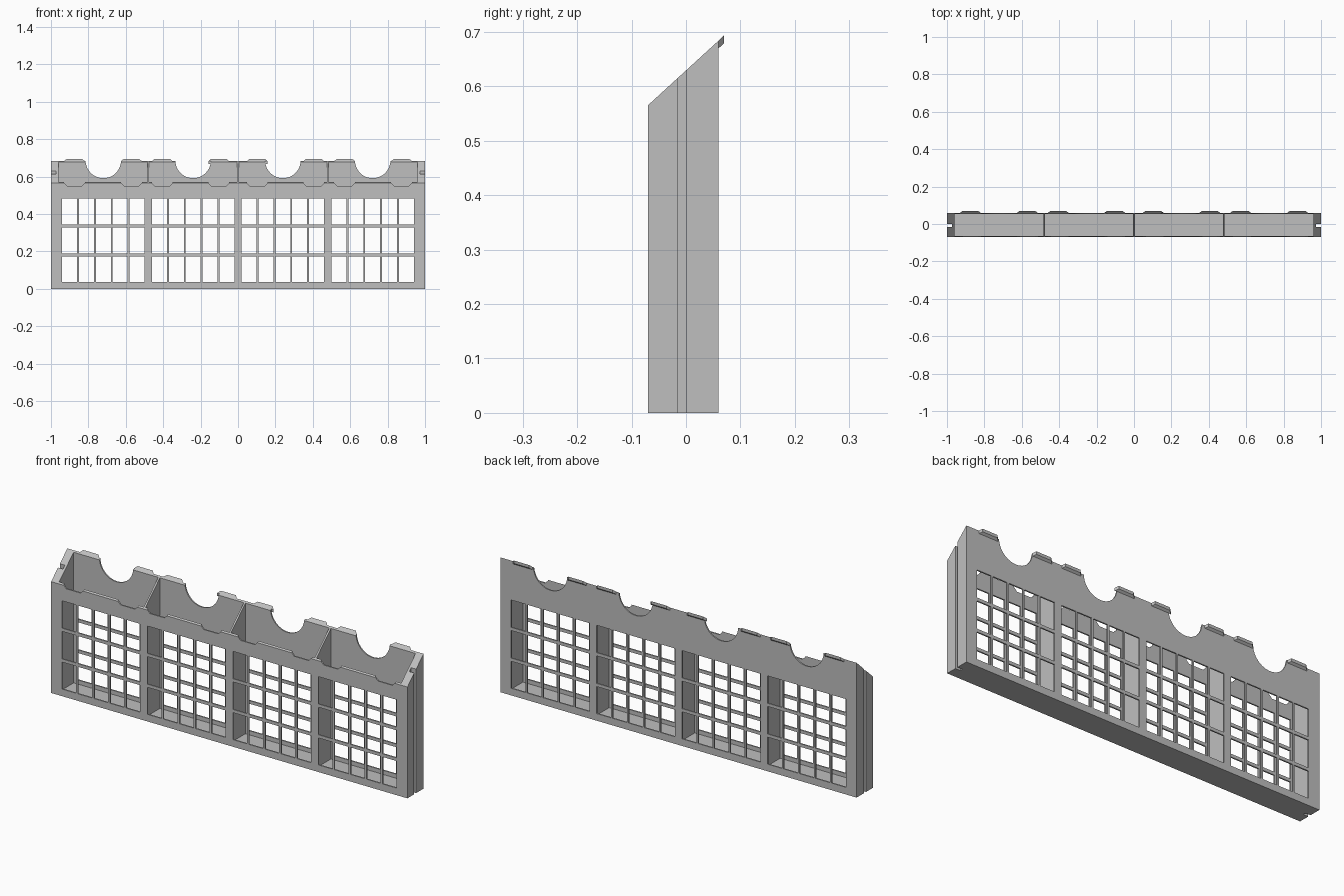
import bpy, bmesh, math
from mathutils import Vector

if "Cube" in bpy.data.objects:
    bpy.data.objects.remove(bpy.data.objects["Cube"])

grey = bpy.data.materials.new("plain grey")
grey.diffuse_color = (0.52, 0.52, 0.52, 1)
grey.use_nodes = True
grey.node_tree.nodes["Principled BSDF"].inputs["Base Color"].default_value = grey.diffuse_color

FRONT, BACK = -0.07, 0.06       # outer faces of the rack
Z_FRONT, Z_BACK = 0.565, 0.684  # heights of the sloped rim
WALL, FLOOR, DIVIDER = 0.007, 0.015, 0.009
TAB_X = [s * x for x in (0.103, 0.405, 0.57, 0.875) for s in (-1, 1)]
BAY_X = (-0.72, -0.24, 0.24, 0.72)


def prism(bm, start, end):
    """Solid between two matching outlines."""
    a = [bm.verts.new(p) for p in start]
    b = [bm.verts.new(p) for p in end]
    bm.faces.new(a)
    bm.faces.new(b[::-1])
    n = len(a)
    for i in range(n):
        j = (i + 1) % n
        bm.faces.new((a[j], a[i], b[i], b[j]))


def box(bm, x0, x1, y0, y1, z0, z1):
    ring = ((x0, y0), (x1, y0), (x1, y1), (x0, y1))
    prism(bm, [(x, y, z0) for x, y in ring], [(x, y, z1) for x, y in ring])


def along_y(bm, outline, y0, y1):
    prism(bm, [(x, y0, z) for x, z in outline], [(x, y1, z) for x, z in outline])


def make(name, bm):
    bmesh.ops.recalc_face_normals(bm, faces=bm.faces)
    mesh = bpy.data.meshes.new(name)
    bm.to_mesh(mesh)
    bm.free()
    mesh.materials.append(grey)
    ob = bpy.data.objects.new(name, mesh)
    bpy.context.collection.objects.link(ob)
    return ob


def cut(target, bm):
    cutter = make("cutter", bm)
    cutter.hide_render = True
    mod = target.modifiers.new("cut", 'BOOLEAN')
    mod.operation, mod.solver, mod.object = 'DIFFERENCE', 'EXACT', cutter
    bpy.context.view_layer.objects.active = target
    bpy.ops.object.modifier_apply(modifier=mod.name)
    bpy.data.objects.remove(cutter)


# Rack body: block with a sloped top
bm = bmesh.new()
side = [(FRONT, 0), (BACK, 0), (BACK, Z_BACK), (FRONT, Z_FRONT)]
prism(bm, [(-1, y, z) for y, z in side], [(1, y, z) for y, z in side])
rack = make("rack_body", bm)

# Four open bays separated by thin dividers
bm = bmesh.new()
for i in range(4):
    x0, x1 = -0.96 + 0.48 * i, -0.48 + 0.48 * i
    box(bm, x0 + (DIVIDER / 2 if i > 0 else 0), x1 - (DIVIDER / 2 if i < 3 else 0),
        FRONT + WALL, BACK - WALL, FLOOR, 0.9)
cut(rack, bm)

# Window grids through front and back walls
bm = bmesh.new()
for cx in BAY_X:
    for col in range(5):
        x = cx - 0.18 + 0.09 * col
        for z0, z1 in ((0.036, 0.173), (0.189, 0.329), (0.345, 0.484)):
            box(bm, x - 0.04, x + 0.04, -0.2, 0.2, z0, z1)
cut(rack, bm)

# Vertical joining grooves in both ends
bm = bmesh.new()
for s in (-1, 1):
    xs = sorted((s * 0.972, s * 1.1))
    box(bm, *xs, -0.015, 0.0, -0.1, 0.9)
cut(rack, bm)

# Round scoops in the back wall
bm = bmesh.new()
for cx in BAY_X:
    arc = [(cx + 0.095 * math.cos(t), 0.687 + 0.095 * math.sin(t))
           for t in (math.pi + math.pi * k / 24 for k in range(25))]
    along_y(bm, arc + [(cx + 0.095, 0.8), (cx - 0.095, 0.8)], 0.045, 0.2)
cut(rack, bm)

# Shallow notches in the front rim
bm = bmesh.new()
for x in TAB_X:
    along_y(bm, [(x - 0.04, 0.551), (x + 0.04, 0.551), (x + 0.056, 0.567),
                 (x + 0.056, 0.6), (x - 0.056, 0.6), (x - 0.056, 0.567)],
            -0.1, FRONT + WALL + 0.002)
cut(rack, bm)

# Hooked tabs along the back rim
bm = bmesh.new()
for x in TAB_X:
    root = [(x - 0.056, 0.669), (x + 0.056, 0.669), (x + 0.056, 0.683), (x - 0.056, 0.683)]
    tip = [(x - 0.042, 0.679), (x + 0.042, 0.679), (x + 0.042, 0.694), (x - 0.042, 0.694)]
    prism(bm, [(a, BACK - 0.001, z) for a, z in root], [(a, 0.07, z) for a, z in tip])
make("rim_tabs", bm)
